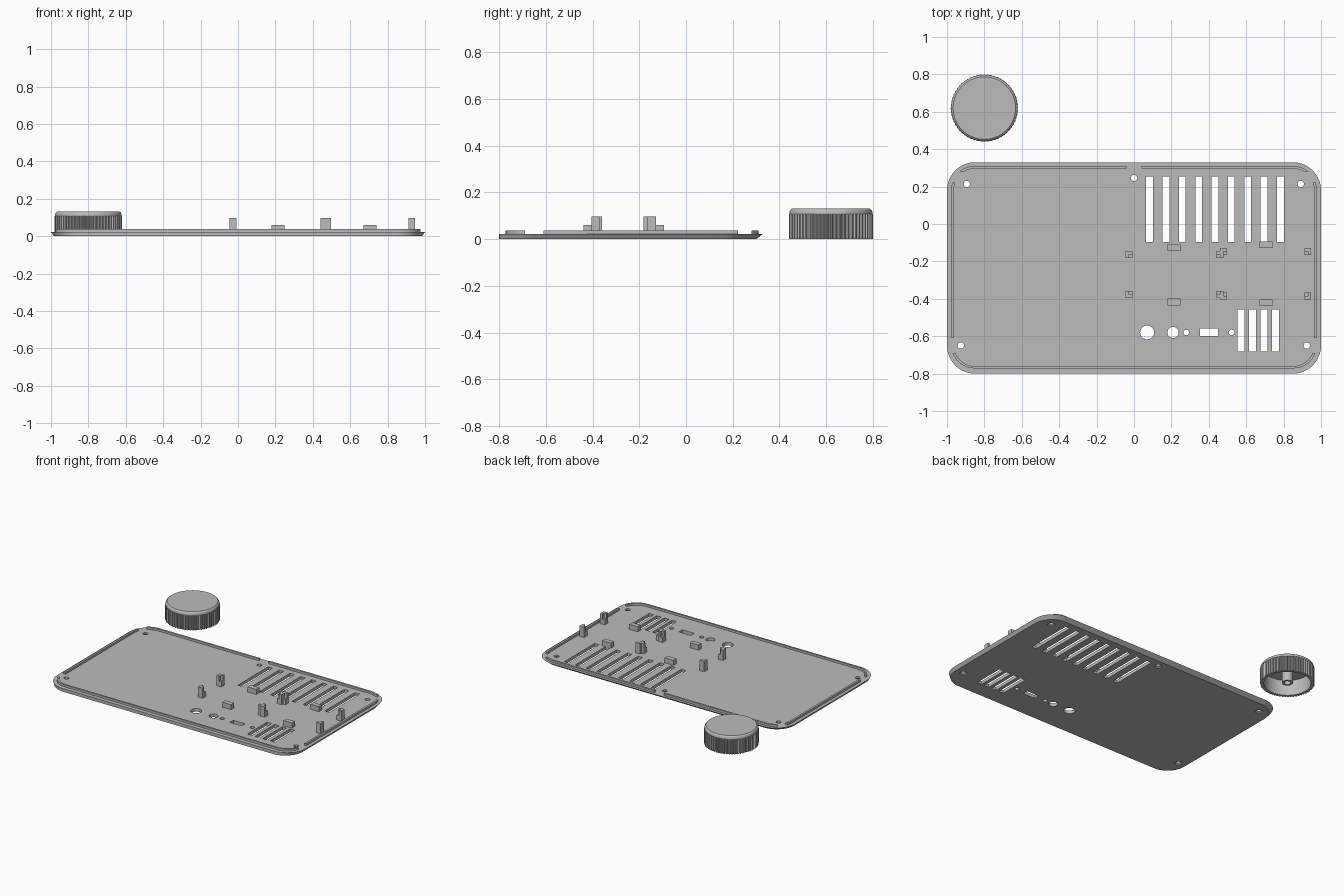
import bpy, bmesh, math

if "Cube" in bpy.data.objects:
    bpy.data.objects.remove(bpy.data.objects["Cube"])

grey = bpy.data.materials.new("plain grey")
grey.diffuse_color = (0.5, 0.5, 0.5, 1)
grey.use_nodes = True
grey.node_tree.nodes["Principled BSDF"].inputs["Base Color"].default_value = grey.diffuse_color


def finish(name, bm):
    bmesh.ops.recalc_face_normals(bm, faces=bm.faces)
    me = bpy.data.meshes.new(name)
    bm.to_mesh(me)
    bm.free()
    me.materials.append(grey)
    ob = bpy.data.objects.new(name, me)
    bpy.context.collection.objects.link(ob)
    return ob


def loft(bm, rings, closed=False):
    """Skin equal-length rings; cap the ends, or join last to first."""
    vs = [[bm.verts.new(p) for p in r] for r in rings]
    n = len(vs[0])
    pairs = list(zip(vs, vs[1:])) + ([(vs[-1], vs[0])] if closed else [])
    for a, b in pairs:
        for i in range(n):
            j = (i + 1) % n
            bm.faces.new((a[i], a[j], b[j], b[i]))
    if not closed:
        bm.faces.new(vs[0][::-1])
        bm.faces.new(vs[-1])


def box(bm, x0, x1, y0, y1, z0, z1):
    loft(bm, [[(x0, y0, z), (x1, y0, z), (x1, y1, z), (x0, y1, z)] for z in (z0, z1)])


def circle(x, y, r, z, n=24):
    return [(x + r * math.cos(math.tau * i / n), y + r * math.sin(math.tau * i / n), z)
            for i in range(n)]


def rounded(x, y0, y1, r, z, seg=10):
    pts = []
    for k, (cx, cy) in enumerate([(x - r, y1 - r), (r - x, y1 - r),
                                  (r - x, y0 + r), (x - r, y0 + r)]):
        for i in range(seg + 1):
            a = math.pi / 2 * (k + i / seg)
            pts.append((cx + r * math.cos(a), cy + r * math.sin(a), z))
    return pts


def cut(ob, cutter):
    cutter.hide_render = True
    cutter.hide_viewport = True
    m = ob.modifiers.new("cut", 'BOOLEAN')
    m.operation = 'DIFFERENCE'
    m.solver = 'EXACT'
    m.object = cutter


TOP = 0.023

# Panel: undercut along the back and sides
bm = bmesh.new()
loft(bm, [rounded(0.984, -0.8, 0.30, 0.14, 0), rounded(1.0, -0.8, 0.33, 0.15, TOP)])
panel = finish("panel", bm)

# Vent slots, port openings and screw holes
bm = bmesh.new()
for i in range(9):
    x = 0.083 + 0.0875 * i
    box(bm, x - 0.018, x + 0.018, -0.095, 0.255, -0.1, 0.1)
for i in range(4):
    x = 0.572 + 0.0615 * i
    box(bm, x - 0.018, x + 0.018, -0.683, -0.457, -0.1, 0.1)
box(bm, 0.354, 0.45, -0.60, -0.56, -0.1, 0.1)
for x, r in [(0.07, 0.037), (0.209, 0.03), (0.279, 0.015), (0.522, 0.015)]:
    loft(bm, [circle(x, -0.58, r, z) for z in (-0.1, 0.1)])
for x, y in [(-0.894, 0.214), (0.892, 0.214), (-0.926, -0.65), (0.924, -0.65), (0, 0.246)]:
    loft(bm, [circle(x, y, 0.024, -0.05), circle(x, y, 0.024, 0.006),
              circle(x, y, 0.017, 0.012), circle(x, y, 0.017, 0.1)])
cut(panel, finish("opening_cutter", bm))

# Raised lip, interrupted at the corners and the back centre
bm = bmesh.new()
loft(bm, [rounded(0.977, -0.772, 0.31, 0.125, 0.02), rounded(0.977, -0.772, 0.31, 0.125, 0.038),
          rounded(0.963, -0.76, 0.296, 0.112, 0.038), rounded(0.963, -0.76, 0.296, 0.112, 0.02)],
     closed=True)
lip = finish("lip", bm)
bm = bmesh.new()
box(bm, -1.2, 1.2, -0.69, -0.61, -0.1, 0.1)
box(bm, -1.2, 1.2, 0.222, 0.281, -0.1, 0.1)
box(bm, -0.04, 0.04, 0.285, 0.4, -0.1, 0.1)
cut(lip, finish("lip_gap_cutter", bm))


# Corner posts with a low step facing the board they hold
def post(name, cx, cy, sx, sy):
    h, z0 = 0.0185, TOP - 0.003
    xs = sorted((cx, cx + sx * h))
    ox = sorted((cx, cx - sx * h))
    ys = sorted((cy, cy + sy * h))
    oy = sorted((cy, cy - sy * h))
    bm = bmesh.new()
    outline = [(cx - sx * h, cy - sy * h), (cx + sx * h, cy - sy * h), (cx + sx * h, cy),
               (cx, cy), (cx, cy + sy * h), (cx - sx * h, cy + sy * h)]
    loft(bm, [[(x, y, z) for x, y in outline] for z in (z0, 0.098)])
    box(bm, *xs, *ys, z0, 0.06)
    finish(name, bm)


for tag, x0, x1, yb, yf in [("left", -0.026, 0.459, -0.163, -0.378),
                            ("right", 0.479, 0.929, -0.147, -0.386)]:
    for side, x, sx in (("left", x0, 1), ("right", x1, -1)):
        post(f"{tag}_board_{side}_back_post", x, yb, sx, -1)
        post(f"{tag}_board_{side}_front_post", x, yf, sx, 1)

# Low board supports
for name, x, y in [("left_back", 0.214, -0.128), ("left_front", 0.214, -0.417),
                   ("right_back", 0.706, -0.111), ("right_front", 0.706, -0.422)]:
    bm = bmesh.new()
    box(bm, x - 0.035, x + 0.035, y - 0.0175, y + 0.0175, TOP - 0.003, 0.06)
    finish(name + "_support", bm)

# Knob: ribbed grip, chamfered cap, hollow underside
KX, KY, RIBS = -0.8, 0.62, 60
N = RIBS * 4


def ribbed(z):
    pts = []
    for i in range(N):
        r = 0.180 if i % 4 < 2 else 0.172
        a = math.tau * i / N
        pts.append((KX + r * math.cos(a), KY + r * math.sin(a), z))
    return pts


bm = bmesh.new()
rings = [circle(KX, KY, 0.155, 0.112, N), circle(KX, KY, 0.155, 0, N), ribbed(0), ribbed(0.107)]
rings += [circle(KX, KY, r, z, N) for r, z in
          [(0.178, 0.108), (0.178, 0.116), (0.174, 0.125), (0.167, 0.131)]]
loft(bm, rings)
knob = finish("knob", bm)

# Shaft socket inside the knob
bm = bmesh.new()
loft(bm, [circle(KX, KY, r, z, 32) for r, z in
          [(0.036, 0.114), (0.036, 0.005), (0.022, 0.005), (0.022, 0.09)]])
socket = finish("knob_socket", bm)

# Smooth rounded walls while keeping hard edges
for ob in (panel, lip, knob, socket):
    bpy.ops.object.select_all(action='DESELECT')
    bpy.context.view_layer.objects.active = ob
    ob.select_set(True)
    bpy.ops.object.shade_smooth_by_angle(angle=math.radians(25))
